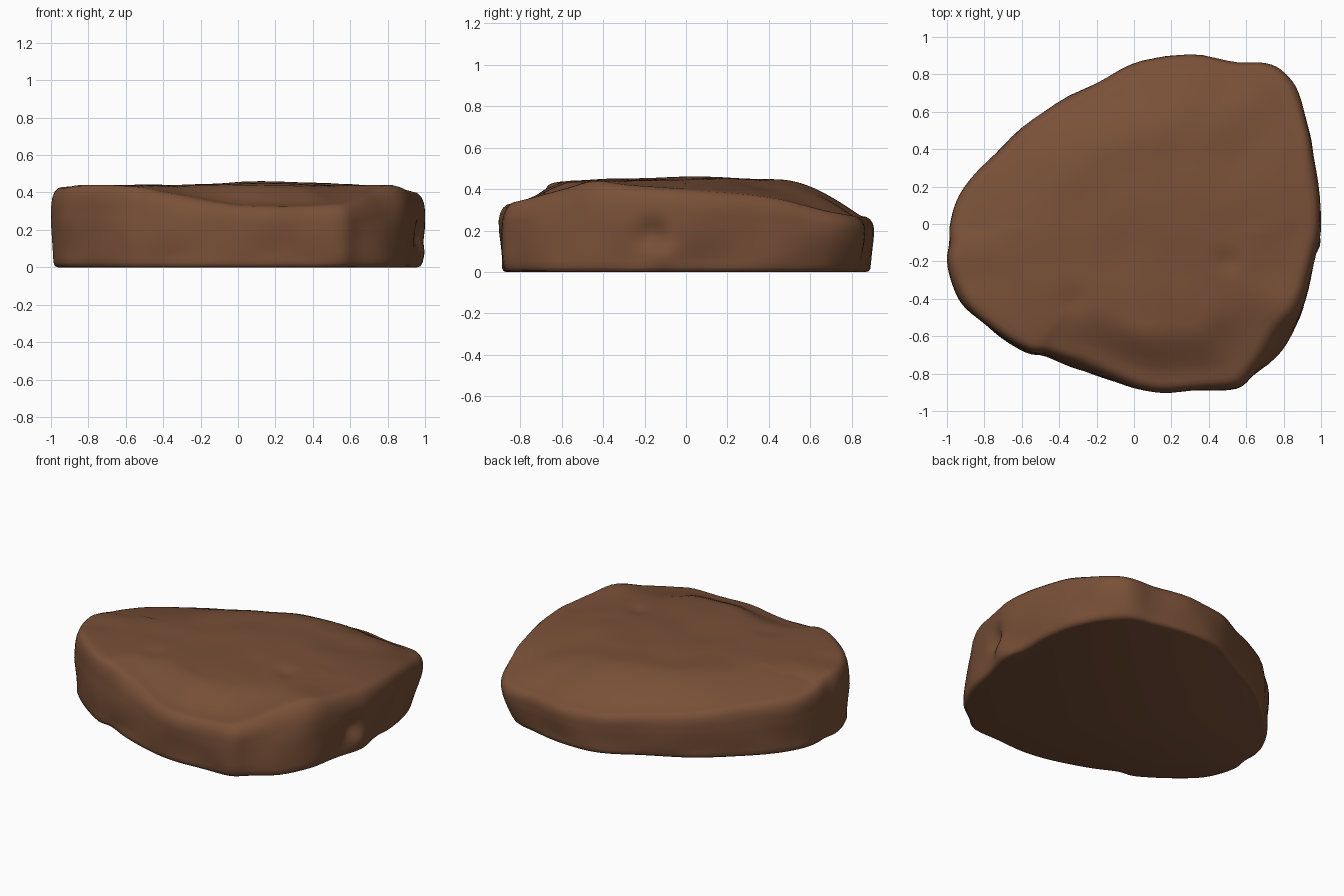
import bpy
import bmesh
import math
from mathutils import Vector, noise

cube = bpy.data.objects.get("Cube")
if cube:
    bpy.data.objects.remove(cube, do_unlink=True)

# Outline seen from above, counter-clockwise: x, y, height of the upper rim
OUTLINE = [
    (1, 0, .4), (.97, .3, .38), (.94, .5, .35), (.88, .7, .3), (.8, .81, .28),
    (.71, .86, .27), (.56, .87, .27), (.3, .9, .27), (.05, .88, .27), (-.2, .75, .29),
    (-.48, .6, .31), (-.7, .42, .34), (-.85, .27, .36), (-.95, .12, .37),
    (-.985, 0, .39), (-.985, -.1, .42), (-1, -.2, .43), (-.97, -.33, .43),
    (-.9, -.45, .44), (-.75, -.58, .44), (-.58, -.69, .43), (-.47, -.71, .41),
    (-.3, -.79, .38), (-.05, -.87, .34), (.15, -.9, .33), (.36, -.89, .33),
    (.55, -.88, .34), (.65, -.81, .36), (.8, -.69, .4), (.9, -.5, .44),
    (.94, -.3, .42), (.98, -.15, .41),
]
# Side profile from the base to the rim: outline scale, share of the rim height
WALL = [(.962, 0), (.978, .015), (.987, .06), (.992, .25), (1, .55), (1, .76),
        (.994, .86), (.98, .94), (.96, .985), (.935, 1)]
STEPS = 4        # smooth samples between outline points
TOP_RINGS = 22   # rings from the rim to the centre


def spline(p0, p1, p2, p3, t):
    """Catmull-Rom point between p1 and p2."""
    return p1 + t * ((p2 - p0) / 2 + t * (p0 - 2.5 * p1 + 2 * p2 - p3 / 2
                     + t * (1.5 * (p1 - p2) + (p3 - p0) / 2)))


def bump(a, b, width):
    """Soft round falloff around a point."""
    return math.exp(-((a - b).length / width) ** 2)


def plateau(x, y):
    """Gently uneven height of the upper surface."""
    p = Vector((x, y))
    z = .44 + .018 * bump(p, Vector((.2, .05)), .35)
    z -= .03 * bump(p, Vector((.5, -.64)), .13)
    z -= .03 * bump(p, Vector((.58, .42)), .2)
    z -= .018 * bump(p, Vector((.5, -.2)), .06)
    z -= .012 * bump(p, Vector((-.33, -.42)), .08)
    z -= .03 * bump(p, Vector((-.6, .3)), .25)
    return z + .008 * noise.noise(Vector((x * 4, y * 4, 3)))


def roughen(p):
    """Push the side in and out: sloping corners, a notch and a knob."""
    flat = Vector((p.x, p.y))
    out = flat.normalized().to_3d()
    fade = min(1, p.z / .06)
    push = .014 * noise.noise(p * 4.5) * fade
    # front corners lean inward towards the top, the back corner towards the base
    high, low = (p.z / .4) ** 2, max(0, 1 - p.z / .25) ** 2
    push -= .09 * high * bump(flat, Vector((.8, -.66)), .22)
    push -= .06 * high * bump(flat, Vector((-.22, -.8)), .2)
    push -= .06 * low * bump(flat, Vector((.82, .8)), .25)
    # notch and knob on the left flank
    push -= .045 * bump(p, Vector((.97, -.17, .18)), .07)
    push += .025 * bump(p, Vector((.96, -.11, .08)), .06)
    push -= .03 * bump(p, Vector((.93, .1, .03)), .1)
    return p + out * push


rim = [Vector(p) for p in OUTLINE]
count = len(rim)
loop = [spline(rim[i - 1], rim[i], rim[(i + 1) % count], rim[(i + 2) % count], k / STEPS)
        for i in range(count) for k in range(STEPS)]

rings = []
# Side rings, with extra rows between the profile points
for (s0, h0), (s1, h1) in zip(WALL, WALL[1:]):
    rows = max(1, round((h1 - h0) / .07))
    for k in range(rows):
        s, h = s0 + (s1 - s0) * k / rows, h0 + (h1 - h0) * k / rows
        rings.append([roughen(Vector((p.x * s, p.y * s, p.z * h))) for p in loop])
# Upper rings, easing from the rim up to the plateau
s = WALL[-1][0]
edge = [roughen(Vector((p.x * s, p.y * s, p.z))) for p in loop]
for k in range(TOP_RINGS):
    inset = k / TOP_RINGS
    ring = []
    for p in edge:
        x, y = p.x * (1 - inset), p.y * (1 - inset)
        if y < 0:
            blend = min(1, inset / .34)
            ease = blend * blend * (3 - 2 * blend)
        else:
            ease = math.sin(min(1, inset / .48) * math.pi / 2)
        ring.append(Vector((x, y, p.z + (plateau(x, y) - p.z) * ease)))
    rings.append(ring)

# Skin the rings into one closed stone
bm = bmesh.new()
rows = [[bm.verts.new(p) for p in ring] for ring in rings]
n = len(loop)
for low, high in zip(rows, rows[1:]):
    for i in range(n):
        j = (i + 1) % n
        bm.faces.new((low[i], low[j], high[j], high[i]))
peak = bm.verts.new((0, 0, plateau(0, 0)))
for i in range(n):
    bm.faces.new((rows[-1][i], rows[-1][(i + 1) % n], peak))
bm.faces.new(rows[0][::-1])
bmesh.ops.recalc_face_normals(bm, faces=bm.faces)

mesh = bpy.data.meshes.new("flat_rock")
bm.to_mesh(mesh)
bm.free()
rock = bpy.data.objects.new("flat_rock", mesh)
bpy.context.collection.objects.link(rock)

# Single brown stone colour
brown = (.19, .08, .039, 1)
mat = bpy.data.materials.new("brown_stone")
mat.use_nodes = True
mat.diffuse_color = brown
shader = mat.node_tree.nodes["Principled BSDF"]
shader.inputs["Base Color"].default_value = brown
shader.inputs["Roughness"].default_value = .9
mesh.materials.append(mat)

bpy.context.view_layer.objects.active = rock
rock.select_set(True)
bpy.ops.object.shade_smooth_by_angle(angle=math.radians(50))
